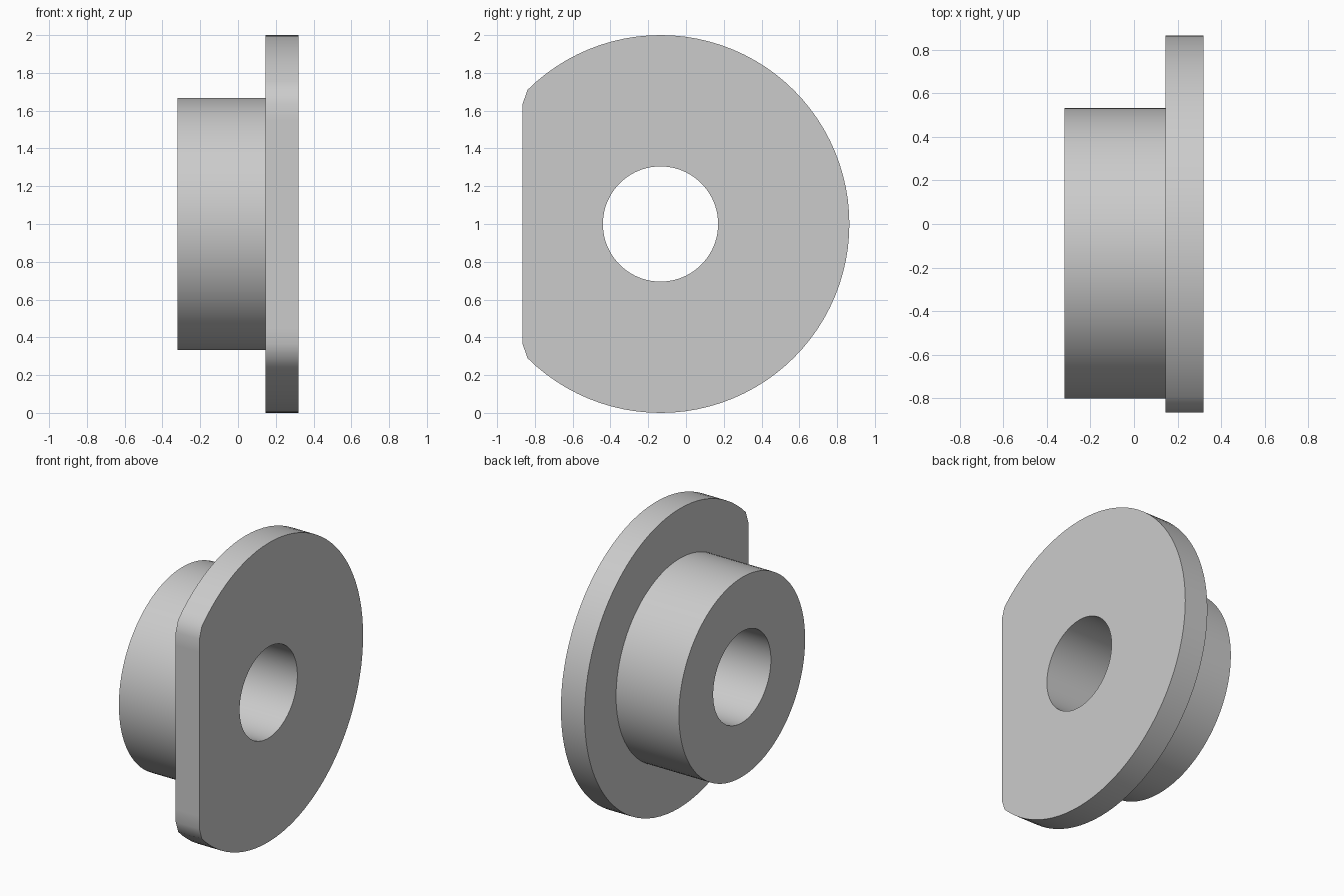
import bpy
import bmesh
from math import sin, cos, tan, radians, atan2, pi

cube = bpy.data.objects.get("Cube")
if cube:
    bpy.data.objects.remove(cube, do_unlink=True)

# Dimensions: the shared axis runs along x
AXIS_Y, AXIS_Z = -0.135, 1.0
HOLE_R, HUB_R, FLANGE_R = 0.305, 0.667, 1.0
X_HUB, X_STEP, X_FACE = -0.32, 0.145, 0.32
FLAT, FLAT_HALF = 0.73, 0.635
CORNER = radians(134.8)

grey = bpy.data.materials.new("plain grey")
grey.use_nodes = True
colour = (0.6, 0.6, 0.6, 1.0)
grey.diffuse_color = colour
grey.node_tree.nodes["Principled BSDF"].inputs["Base Color"].default_value = colour

# Shared angles: the round arc, then the flat between its two bevelled corners
ARC, FLAT_STEPS = 72, 20
flat_start = pi - atan2(FLAT_HALF, FLAT)
flat_span = 2 * (pi - flat_start)
angles = [-CORNER + 2 * CORNER * i / ARC for i in range(ARC + 1)]
angles += [flat_start + flat_span * i / FLAT_STEPS for i in range(FLAT_STEPS + 1)]


def radius_at(angle, radius):
    """Flange rim is cut by the flat; every other ring is a circle."""
    if radius == FLANGE_R and angle > CORNER + 0.001:
        return -FLAT / cos(angle)
    return radius


def ring_part(name, section):
    """Sweep an (x, radius) section around the axis."""
    bm = bmesh.new()
    rings = []
    for x, radius in section:
        ring = []
        for a in angles:
            r = radius_at(a, radius)
            ring.append(bm.verts.new((x, AXIS_Y + r * cos(a), AXIS_Z + r * sin(a))))
        rings.append(ring)
    count = len(angles)
    for a, b in zip(rings, rings[1:]):
        for i in range(count):
            j = (i + 1) % count
            bm.faces.new((a[i], b[i], b[j], a[j]))
    mesh = bpy.data.meshes.new(name)
    bm.to_mesh(mesh)
    bm.free()
    mesh.materials.append(grey)
    obj = bpy.data.objects.new(name, mesh)
    bpy.context.collection.objects.link(obj)
    bpy.ops.object.select_all(action="DESELECT")
    obj.select_set(True)
    bpy.context.view_layer.objects.active = obj
    bpy.ops.object.shade_smooth_by_angle(angle=radians(30))
    return obj


# Flange with one flat side, open where the hub joins it
ring_part("flange", [(X_STEP, HOLE_R), (X_FACE, HOLE_R), (X_FACE, FLANGE_R),
                     (X_STEP, FLANGE_R), (X_STEP, HUB_R)])

# Hub sleeve with the through hole
ring_part("hub", [(X_STEP, HUB_R), (X_HUB, HUB_R), (X_HUB, HOLE_R), (X_STEP, HOLE_R)])
